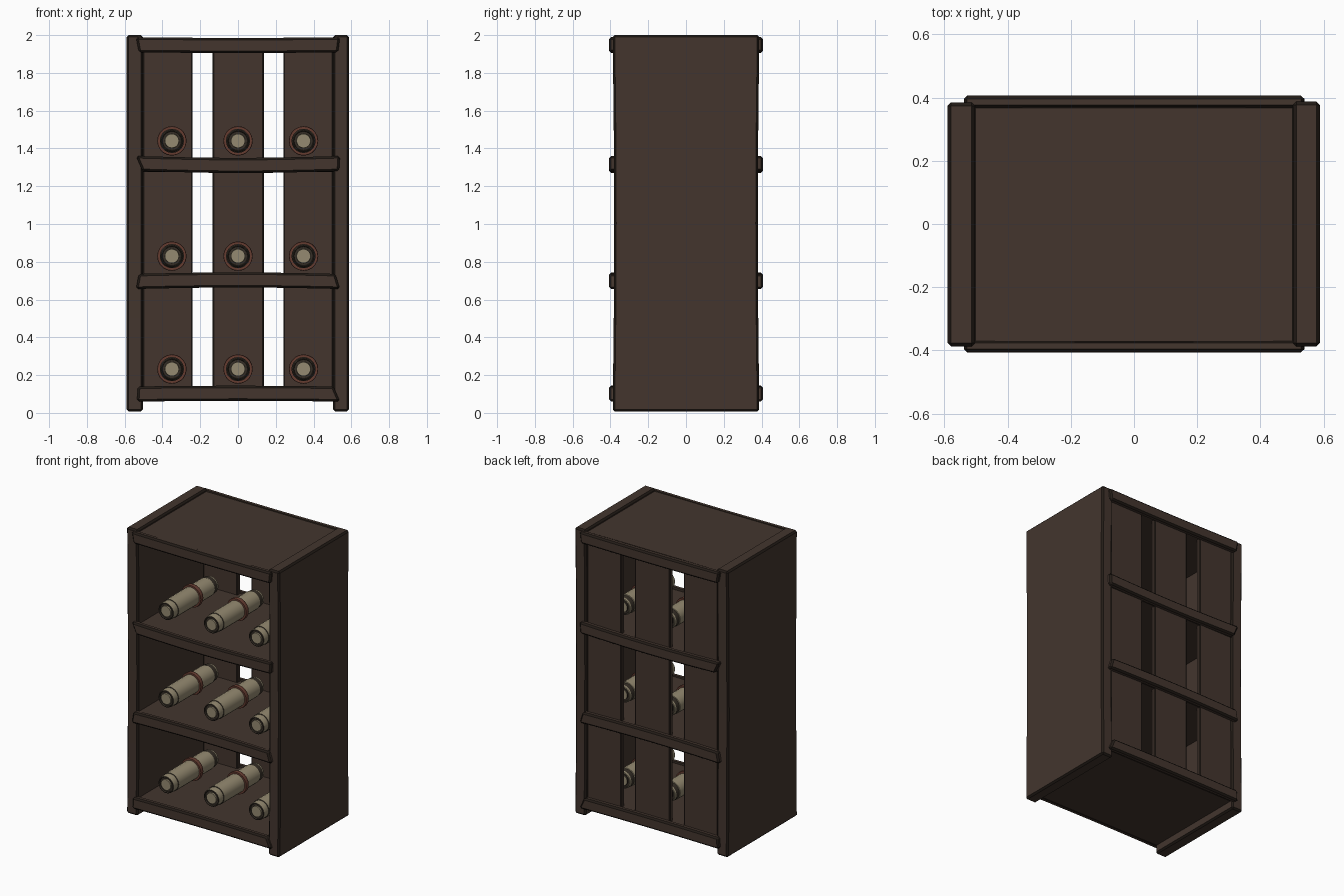
import bpy, bmesh, math
from mathutils import Vector

if "Cube" in bpy.data.objects:
    bpy.data.objects.remove(bpy.data.objects["Cube"])


def material(name, rgb):
    m = bpy.data.materials.new(name)
    m.diffuse_color = (*rgb, 1)
    m.use_nodes = True
    m.node_tree.nodes["Principled BSDF"].inputs["Base Color"].default_value = m.diffuse_color
    return m


WOOD = material("dark wood", (0.056, 0.036, 0.027))
EDGE = material("worn dark edge", (0.016, 0.011, 0.008))
PAPER = material("parchment", (0.30, 0.255, 0.165))
ROLL = material("rolled end shadow", (0.035, 0.027, 0.019))
BAND = material("red brown band", (0.13, 0.045, 0.03))


def add(name, bm, mats):
    bmesh.ops.recalc_face_normals(bm, faces=bm.faces)
    me = bpy.data.meshes.new(name)
    bm.to_mesh(me)
    bm.free()
    for m in mats:
        me.materials.append(m)
    ob = bpy.data.objects.new(name, me)
    bpy.context.collection.objects.link(ob)
    return ob


def board(name, x, y, z, bevel=0.01, shape=None, cuts=0):
    """Box from (min, max) ranges, warped by shape(), with dark bevelled edges."""
    bm = bmesh.new()
    bmesh.ops.create_cube(bm, size=1)
    for v in bm.verts:
        for i, r in enumerate((x, y, z)):
            v.co[i] = r[0] if v.co[i] < 0 else r[1]
    # slice along the longest side so the board can bow
    size = [r[1] - r[0] for r in (x, y, z)]
    a = size.index(max(size))
    for k in range(cuts):
        p, n = Vector(), Vector()
        n[a] = 1
        p[a] = (x, y, z)[a][0] + size[a] * (k + 1) / (cuts + 1)
        bmesh.ops.bisect_plane(bm, geom=bm.verts[:] + bm.edges[:] + bm.faces[:],
                               plane_co=p, plane_no=n)
    if shape:
        for v in bm.verts:
            v.co = shape(v.co.copy())
    ob = add(name, bm, (WOOD, EDGE))
    mod = ob.modifiers.new("soft edges", 'BEVEL')
    mod.width = bevel
    mod.segments = 1
    mod.limit_method = 'ANGLE'
    mod.angle_limit = math.radians(40)
    mod.material = 1
    return ob


# Side panels, slightly narrower at mid height
def waist(co):
    co.y *= 1 - 0.02 * math.sin(math.pi * co.z / 2)
    return co


board("left_side_panel", (-0.59, -0.503), (-0.388, 0.385), (0.008, 2.0), 0.011, waist, 3)
board("right_side_panel", (0.503, 0.588), (-0.388, 0.388), (0.008, 2.0), 0.011, waist, 3)

# Shelves and top board
for name, z in (("bottom_shelf", 0.10), ("lower_shelf", 0.70),
                ("upper_shelf", 1.31), ("top_board", 1.95)):
    board(name, (-0.51, 0.51), (-0.38, 0.375), (z - 0.035, z + 0.033), 0.008)

# Upright back slats
for name, x in (("back_slat_left", (-0.505, -0.24)), ("back_slat_middle", (-0.135, 0.138)),
                ("back_slat_right", (0.24, 0.505))):
    board(name, x, (0.335, 0.37), (0.075, 1.97), 0.007)

# Rails across front and back: centre height, end positions (bottom, top), bow
RAILS = ((0.102, (-0.535, -0.53), (0.54, 0.505), 0.004),
         (0.70, (-0.54, -0.525), (0.54, 0.515), 0.008),
         (1.315, (-0.505, -0.54), (0.535, 0.54), -0.010),
         (1.947, (-0.525, -0.54), (0.53, 0.54), -0.004))
for side, label in ((-1, "front"), (1, "back")):
    for i, (z, left, right, bow) in enumerate(RAILS):
        def rail_shape(co, z=z, left=left, right=right, bow=bow):
            k = int(co.z > z)
            t = co.x + 0.5
            co.x = left[k] * (1 - t) + right[k] * t
            co.z += bow * (math.sin(math.pi * t) - 0.5)
            return co
        y = sorted((side * 0.365, side * 0.407))
        board(f"{label}_rail_{i + 1}", (-0.5, 0.5), y, (z - 0.04, z + 0.04),
              0.011, rail_shape, 5)


def lathe(name, profile, mats, sides=20):
    """Spin (radius, y, material) points round the y axis."""
    bm = bmesh.new()
    rings = [[bm.verts.new((r * math.cos(2 * math.pi * s / sides), y,
                            r * math.sin(2 * math.pi * s / sides)))
              for s in range(sides)] for r, y, _ in profile]
    for (a, b), p in zip(zip(rings, rings[1:]), profile):
        for s in range(sides):
            t = (s + 1) % sides
            bm.faces.new((a[s], a[t], b[t], b[s])).material_index = p[2]
    for ring in (rings[0], rings[-1]):
        bm.faces.new(ring)
    ob = add(name, bm, mats)
    for f in ob.data.polygons:
        f.use_smooth = len(f.vertices) == 4
    ob.data.set_sharp_from_angle(angle=math.radians(35))
    return ob


# Parchment rolls with a recessed dark ring at each end and a tie band
half = [(0.037, -0.295, 0), (0.038, -0.285, 1), (0.050, -0.285, 1), (0.053, -0.295, 1),
        (0.058, -0.292, 0), (0.060, -0.28, 0), (0.060, -0.245, 1), (0.064, -0.243, 0)]
mirrored = [(r, -0.09 - y, 0) for r, y, _ in reversed(half)]
for k, m in enumerate((0, 1, 0, 0, 1, 1, 1, 0)):
    mirrored[k] = (*mirrored[k][:2], m)
band = [(0.064, -0.018, 0), (0.076, -0.018, 0), (0.078, -0.010, 0),
        (0.078, 0.002, 0), (0.076, 0.010, 0), (0.064, 0.010, 0)]
for row, z in enumerate((0.232, 0.83, 1.44)):
    for col, x in enumerate((-0.35, 0, 0.347)):
        roll = lathe(f"parchment_roll_{row + 1}_{col + 1}", half + mirrored, (PAPER, ROLL))
        tie = lathe(f"roll_band_{row + 1}_{col + 1}", band, (BAND,))
        for ob in (roll, tie):
            ob.location = (x, 0, z)
